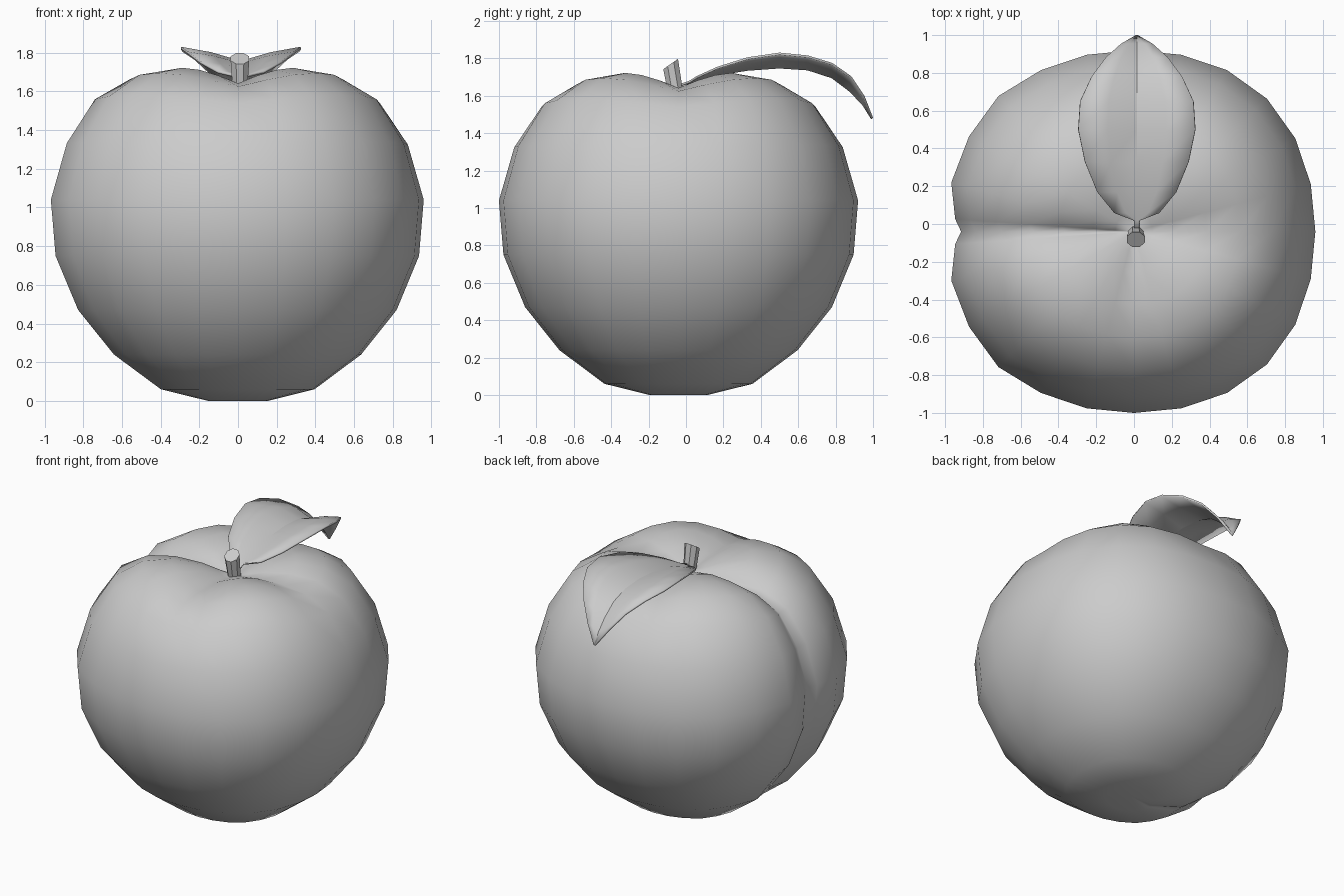
import bpy, bmesh
from math import sin, cos, pi, radians, degrees
from mathutils import Vector, Matrix

if "Cube" in bpy.data.objects:
    bpy.data.objects.remove(bpy.data.objects["Cube"])


def make_object(name, bm, angle):
    bmesh.ops.recalc_face_normals(bm, faces=bm.faces)
    me = bpy.data.meshes.new(name)
    bm.to_mesh(me)
    bm.free()
    ob = bpy.data.objects.new(name, me)
    bpy.context.collection.objects.link(ob)
    bpy.ops.object.select_all(action='DESELECT')
    ob.select_set(True)
    bpy.context.view_layer.objects.active = ob
    bpy.ops.object.shade_smooth_by_angle(angle=radians(angle))
    return ob


def bridge(bm, a, b):
    n = len(a)
    for i in range(n):
        j = (i + 1) % n
        bm.faces.new((a[i], a[j], b[j], b[i]))


# Fruit body: lobed lathe, columns = (radius, height, valley depth, crease)
CY = -0.04
rings = [(0.10, 1.645, 0.02, 0.3), (0.22, 1.69, 0.05, 0.7), (0.40, 1.722, 0.08, 1),
         (0.58, 1.695, 0.07, 1), (0.76, 1.58, 0.04, 1), (0.91, 1.34, 0.015, 1),
         (0.995, 1.04, 0, 1), (0.97, 0.75, 0, 1), (0.85, 0.47, 0, 0.9),
         (0.66, 0.24, 0, 0.7), (0.41, 0.06, 0, 0.4), (0.16, 0.0, 0, 0.1)]
angles = sorted([15 * i for i in range(24)] + [176, 184])
bm = bmesh.new()
loops = []
for r, z, valley, crease in rings:
    loop = []
    for deg in angles:
        t = radians(deg)
        off = abs(deg - 180)
        lobe = abs(sin(2 * t))
        scale = 0.965 + 0.035 * lobe ** 2
        if off <= 45:
            scale = 1.0 + 0.02 * off / 45
        c = {0: 1.0, 4: 0.6}.get(off, 0) * crease
        rr = r * scale * (1 - 0.08 * c)
        zz = z - valley * (1 - lobe)
        zz -= 0.05 * c * (z - 0.9) / 0.8
        loop.append(bm.verts.new((rr * cos(t), CY + rr * sin(t), zz)))
    loops.append(loop)
for a, b in zip(loops, loops[1:]):
    bridge(bm, a, b)
for loop, z in ((loops[0], 1.61), (loops[-1], 0.02)):
    tip = bm.verts.new((0, CY, z))
    for i in range(len(loop)):
        bm.faces.new((loop[i], loop[(i + 1) % len(loop)], tip))
make_object("fruit_body", bm, 180)

# Stem: eight-sided, leaning forward with a slanted cut
bm = bmesh.new()
loops = []
for y, z, r, tilt in ((-0.045, 1.57, 0.042, 10), (-0.065, 1.67, 0.045, 15), (-0.082, 1.77, 0.052, 35)):
    rot = Matrix.Rotation(radians(tilt), 3, 'X')
    loops.append([bm.verts.new(Vector((0.01, y, z)) + rot @ Vector(
        (r * cos(pi / 8 + i * pi / 4), r * sin(pi / 8 + i * pi / 4), 0))) for i in range(8)])
for a, b in zip(loops, loops[1:]):
    bridge(bm, a, b)
bm.faces.new(loops[0])
bm.faces.new(loops[-1])
make_object("stem", bm, 30)

# Leaf: folded blade, rows = (y, half width, midrib height, edge height)
rows = [(-0.05, 0.014, 1.65, 1.65), (0.02, 0.016, 1.672, 1.675), (0.06, 0.12, 1.685, 1.70),
        (0.17, 0.21, 1.715, 1.75), (0.33, 0.275, 1.74, 1.80), (0.50, 0.31, 1.752, 1.825),
        (0.65, 0.30, 1.742, 1.81), (0.78, 0.24, 1.70, 1.77), (0.88, 0.165, 1.625, 1.70),
        (0.95, 0.085, 1.55, 1.595), (0.995, 0.006, 1.478, 1.48)]
bm = bmesh.new()
grid = [[bm.verts.new((0.015 + w * s, y, m + (e - m) * abs(s) ** 0.7))
         for s in (-1, -0.5, 0, 0.5, 1)] for y, w, m, e in rows]
for a, b in zip(grid, grid[1:]):
    for i in range(4):
        bm.faces.new((a[i], a[i + 1], b[i + 1], b[i]))
leaf = make_object("leaf", bm, 30)
sol = leaf.modifiers.new("thickness", 'SOLIDIFY')
sol.thickness = 0.012
sol.offset = 0
